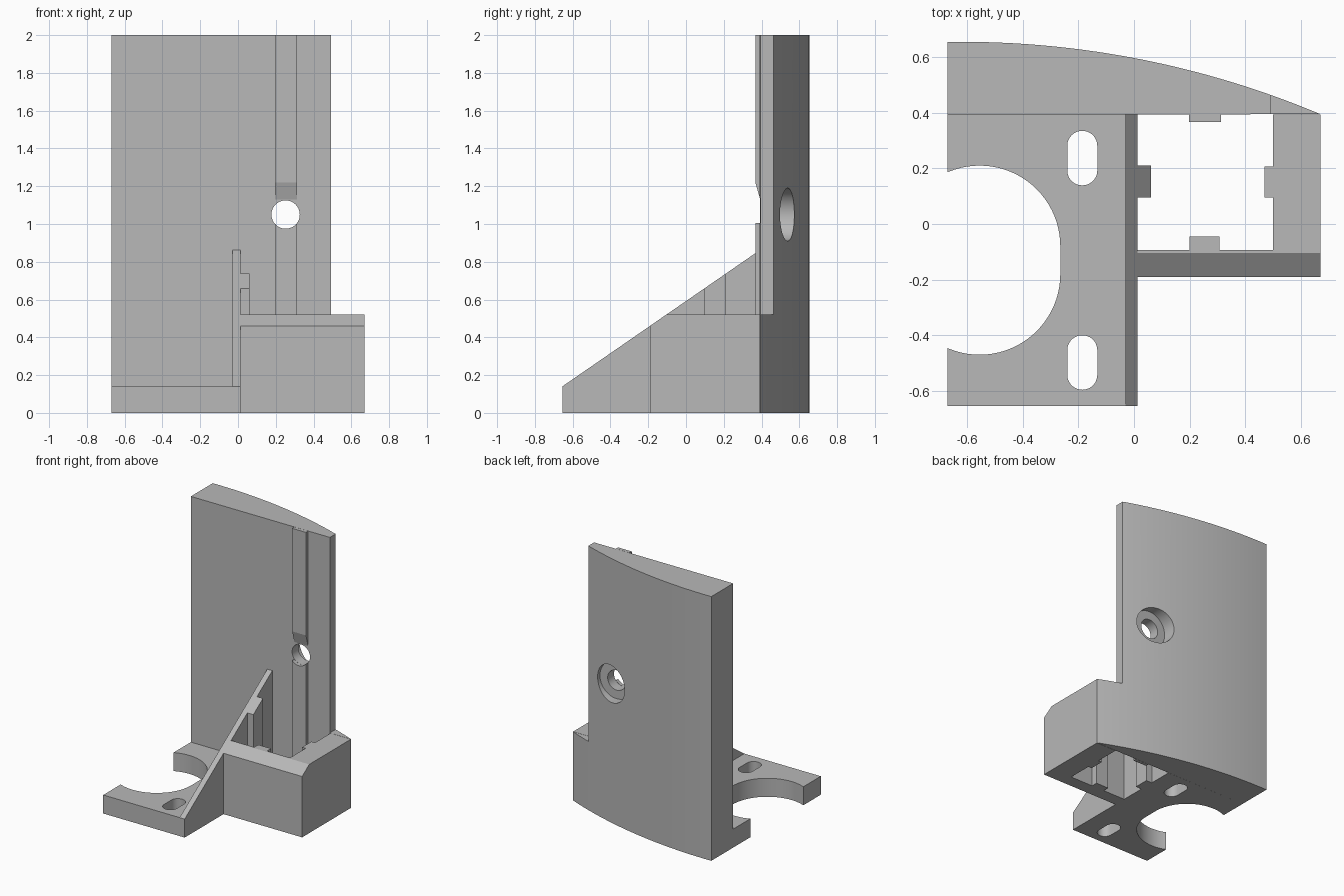
import bpy, bmesh, math
from mathutils import Vector

cube = bpy.data.objects.get("Cube")
if cube:
    bpy.data.objects.remove(cube)

grey = bpy.data.materials.new("plain_grey")
grey.use_nodes = True
COLOUR = (0.48, 0.48, 0.48, 1)
grey.diffuse_color = COLOUR
grey.node_tree.nodes["Principled BSDF"].inputs["Base Color"].default_value = COLOUR


def prism(name, outline, axis, lo, hi):
    """Extrude a flat outline along x, y or z, from lo to hi."""
    def place(p, d):
        return {"x": (d, p[0], p[1]), "y": (p[0], d, p[1]), "z": (p[0], p[1], d)}[axis]
    bm = bmesh.new()
    face = bm.faces.new([bm.verts.new(place(p, lo)) for p in outline])
    moved = bmesh.ops.extrude_face_region(bm, geom=[face])["geom"]
    bmesh.ops.translate(bm, verts=[v for v in moved if isinstance(v, bmesh.types.BMVert)],
                        vec=Vector(place((0, 0), hi - lo)))
    bmesh.ops.recalc_face_normals(bm, faces=bm.faces)
    mesh = bpy.data.meshes.new(name)
    bm.to_mesh(mesh)
    bm.free()
    mesh.materials.append(grey)
    obj = bpy.data.objects.new(name, mesh)
    bpy.context.collection.objects.link(obj)
    return obj


def box(name, x, y, z):
    return prism(name, [(x[0], y[0]), (x[1], y[0]), (x[1], y[1]), (x[0], y[1])], "z", *z)


def slot_outline(cx, cy, r, half, steps=24):
    """Rounded slot along the second axis; half = 0 gives a circle."""
    pts = []
    for side in (1, -1):
        for i in range(steps + 1):
            if half == 0 and i == steps:
                continue
            a = math.pi * i / steps
            pts.append((cx + side * r * math.cos(a), cy + side * (half + r * math.sin(a))))
    return pts


def cut(obj, *cutters):
    for cutter in cutters:
        mod = obj.modifiers.new("cut", "BOOLEAN")
        mod.operation, mod.solver, mod.object = "DIFFERENCE", "EXACT", cutter
        bpy.context.view_layer.objects.active = obj
        bpy.ops.object.modifier_apply(modifier=mod.name)
        bpy.data.objects.remove(cutter)


def smooth(obj):
    bpy.ops.object.select_all(action="DESELECT")
    obj.select_set(True)
    bpy.context.view_layer.objects.active = obj
    bpy.ops.object.shade_smooth_by_angle(angle=math.radians(25))


FRONT = 0.393       # front plane of the wall
SHOULDER = 0.52     # top of the socket
END = 0.67


def slope(y):
    return 0.14 + 0.69 * (y + 0.655)


# Curved back wall, narrowed above the socket
R, CX = 3.33, -0.62
arc = []
for i in range(41):
    x = END - 2 * END * i / 40
    arc.append((x, 0.655 - R + math.sqrt(R * R - (x - CX) ** 2)))
wall = prism("back_wall", [(-END, FRONT)] + arc, "z", 0, 2)
cut(wall,
    box("side_cutter", (0.493, 1), (0, 1), (SHOULDER, 2.2)),
    prism("bolt_cutter", slot_outline(0.252, 1.05, 0.075, 0), "y", 0.2, 0.8),
    prism("recess_cutter", slot_outline(0.252, 1.05, 0.14, 0), "y", 0.47, 0.8))
smooth(wall)

# Guide rail on the wall, interrupted around the bolt hole
RAIL = 0.367
prism("upper_rail", [(FRONT, 1.13), (RAIL, 1.22), (RAIL, 2), (FRONT, 2)], "x", 0.197, 0.312)
lower_rail = box("lower_rail", (0.197, 0.312), (RAIL, FRONT), (0, 1.01))
cut(lower_rail, prism("rail_bolt_cutter", slot_outline(0.252, 1.05, 0.075, 0), "y", 0.2, 0.8))

# Base plate with the large opening and two adjusting slots
plate = box("base_plate", (-END, -0.03), (-0.655, FRONT), (0, 0.14))
cut(plate,
    prism("opening_cutter", slot_outline(-0.555, -0.13, 0.29, 0.05, 40), "z", -0.1, 0.3),
    *[prism("slot_cutter", slot_outline(-0.186, y, 0.054, 0.044), "z", -0.1, 0.3)
      for y in (0.237, -0.498)])
smooth(plate)

# Sloped rib
prism("sloped_rib", [(-0.655, 0), (FRONT, 0), (FRONT, slope(FRONT)), (-0.655, slope(-0.655))],
      "x", -0.03, 0.012)

# Square socket with a chamfered front, open through
socket = prism("socket", [(-0.19, 0), (FRONT, 0), (FRONT, SHOULDER), (-0.105, SHOULDER),
                          (-0.19, slope(-0.19))], "x", 0.012, END)
cut(socket, box("socket_cutter", (-0.1, 0.5), (-0.093, 0.6), (-0.1, 0.8)))

# Locating ribs inside the socket
prism("left_locator", [(0.095, 0), (0.21, 0), (0.21, slope(0.21)), (0.095, slope(0.095))],
      "x", 0.012, 0.062)
box("right_locator", (0.47, 0.5), (0.095, 0.207), (0, SHOULDER))
box("front_locator", (0.2, 0.308), (-0.093, -0.045), (0, SHOULDER))
